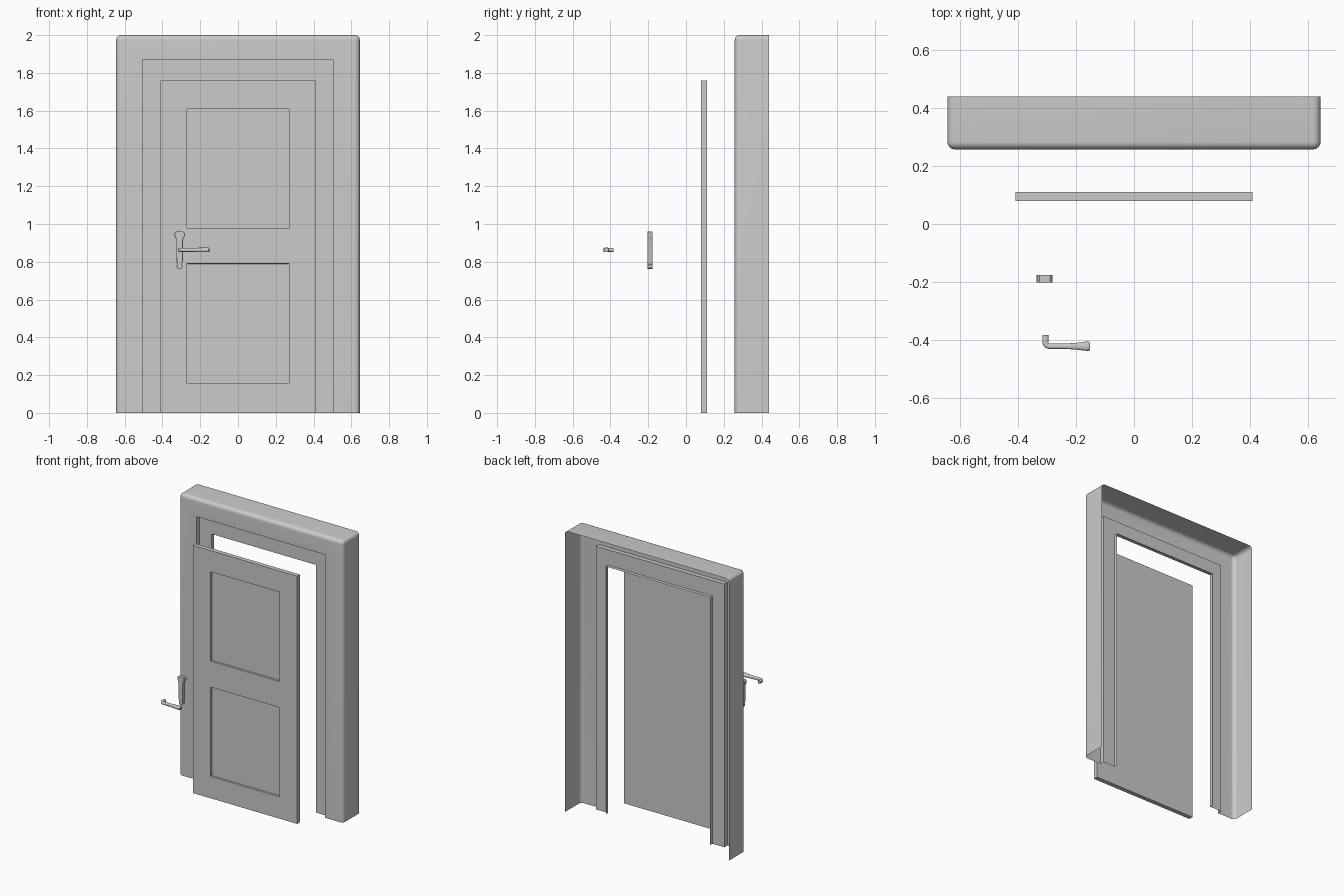
import bpy, bmesh, math

if "Cube" in bpy.data.objects:
    bpy.data.objects.remove(bpy.data.objects["Cube"])


def finish(name, bm, smooth=None):
    me = bpy.data.meshes.new(name)
    bm.to_mesh(me)
    bm.free()
    ob = bpy.data.objects.new(name, me)
    bpy.context.collection.objects.link(ob)
    if smooth:
        bpy.ops.object.select_all(action='DESELECT')
        ob.select_set(True)
        bpy.context.view_layer.objects.active = ob
        bpy.ops.object.shade_smooth_by_angle(angle=math.radians(smooth))
    return ob


def skin(bm, rows, closed=False):
    n = len(rows[0])
    for a, b in zip(rows, rows[1:]):
        for j in range(n if closed else n - 1):
            k = (j + 1) % n
            bm.faces.new((a[j], b[j], b[k], a[k]))


# Door frame: an open-backed sheet, profile swept over an upside-down U
R, STEPS = 0.026, 6
prof = [(0.645, 2.0, 0.44, R)]                      # half width, top, y, corner radius
for i in range(STEPS + 1):
    t = math.radians(90 * i / STEPS)
    d = R * (1 - math.cos(t))
    prof.append((0.645 - d, 2.0 - d, 0.258 + R * (1 - math.sin(t)), R - d))
prof += [(0.505, 1.87, 0.258, 0), (0.505, 1.87, 0.29, 0),
         (0.41, 1.76, 0.29, 0), (0.41, 1.76, 0.315, 0)]
bm = bmesh.new()
rows = []
for hx, top, y, r in prof:
    half = [(hx, 0.0)]
    for i in range(STEPS + 1):
        t = math.radians(90 * i / STEPS)
        half.append((hx - r + r * math.cos(t), top - r + r * math.sin(t)))
    path = [(-x, z) for x, z in half] + half[::-1]
    rows.append([bm.verts.new((x, y, z)) for x, z in path])
skin(bm, rows)
bmesh.ops.remove_doubles(bm, verts=bm.verts, dist=1e-5)
finish("door_frame", bm, 35)

# Door leaf with two recessed panels
xs = [-0.41, -0.27, 0.27, 0.41]
zs = [0, 0.155, 0.79, 0.975, 1.61, 1.76]
bm = bmesh.new()
g = [[bm.verts.new((x, 0.079, z)) for x in xs] for z in zs]
panels = []
for j in range(5):
    for i in range(3):
        f = bm.faces.new((g[j][i], g[j][i + 1], g[j + 1][i + 1], g[j + 1][i]))
        if i == 1 and j in (1, 3):
            panels.append(f)
bm.normal_update()
rim = [e for e in bm.edges if e.is_boundary]
ext = bmesh.ops.extrude_edge_only(bm, edges=rim)["geom"]
for v in ext:
    if isinstance(v, bmesh.types.BMVert):
        v.co.y = 0.111
bmesh.ops.contextual_create(bm, geom=[e for e in bm.edges if e.is_boundary])
bmesh.ops.recalc_face_normals(bm, faces=bm.faces)
bmesh.ops.inset_individual(bm, faces=panels, thickness=0.0008, depth=-0.014)
finish("door_leaf", bm)

# Handle plate: mirrored outline, extruded
half = [(0.018, 0.959), (0.026, 0.953), (0.028, 0.942), (0.025, 0.932),
        (0.017, 0.918), (0.0165, 0.80), (0.013, 0.79), (0.011, 0.786),
        (0.015, 0.782), (0.016, 0.775), (0.013, 0.767), (0.006, 0.763)]
outline = half + [(-x, z) for x, z in half[::-1]]
bm = bmesh.new()
rows = [[bm.verts.new((-0.309 + x * s, y, 0.0 + z)) for x, z in outline]
        for s, y in ((1, -0.177), (1, -0.200), (0.92, -0.203))]
skin(bm, rows, True)
bm.faces.new(rows[0])
bm.faces.new(rows[-1])
bmesh.ops.recalc_face_normals(bm, faces=bm.faces)
finish("handle_plate", bm, 30)

# Lever handle: oval rings along a bent path
# centre x, centre y, ring direction in degrees, half thickness, half height
rings = [(-0.3065, -0.383, 0, 0.0105, 0.0105), (-0.3065, -0.407, 0, 0.0105, 0.0105)]
for i in range(1, 6):
    t = math.radians(15 * i)
    rings.append((-0.291 - 0.0155 * math.cos(t), -0.407 - 0.0155 * math.sin(t),
                  15 * i, 0.0098, 0.0105))
rings += [(-0.291, -0.4225, 90, 0.009, 0.0105), (-0.24, -0.4225, 90, 0.009, 0.0105),
          (-0.20, -0.4225, 90, 0.0115, 0.0115), (-0.17, -0.4225, 90, 0.0155, 0.0125),
          (-0.156, -0.4225, 90, 0.016, 0.0125), (-0.152, -0.4225, 90, 0.0125, 0.0105)]
bm = bmesh.new()
rows = []
for cx, cy, ang, w, h in rings:
    a = math.radians(ang)
    row = []
    for k in range(16):
        t = 2 * math.pi * k / 16
        c, s = math.cos(t), math.sin(t)
        u = w * math.copysign(abs(c) ** 0.65, c)
        v = h * math.copysign(abs(s) ** 0.65, s)
        row.append(bm.verts.new((cx + u * math.cos(a), cy + u * math.sin(a), 0.863 + v)))
    rows.append(row)
skin(bm, rows, True)
bm.faces.new(rows[0])
bm.faces.new(rows[-1])
bmesh.ops.recalc_face_normals(bm, faces=bm.faces)
finish("lever_handle", bm, 40)
